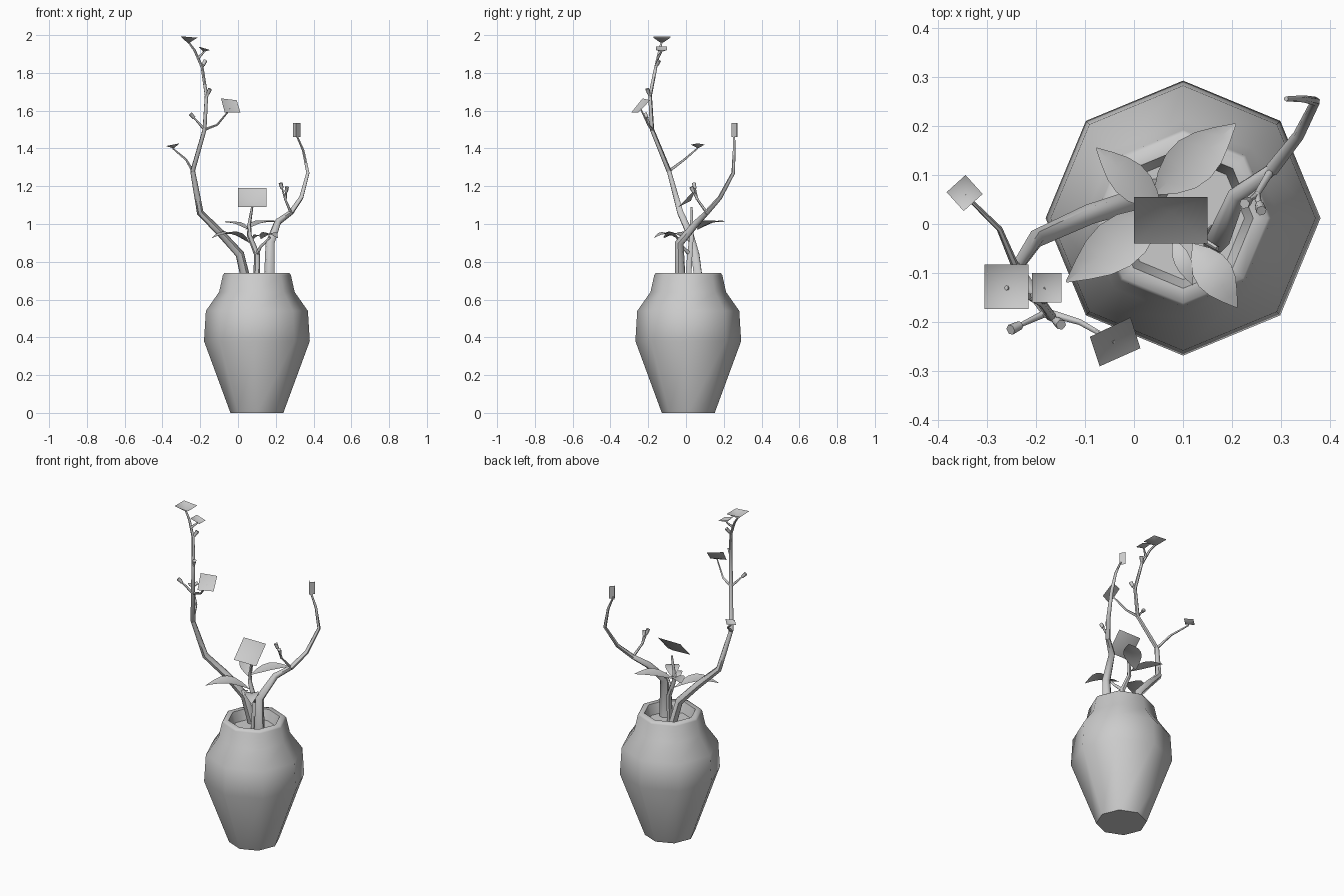
import bpy, bmesh, math
from mathutils import Vector

if "Cube" in bpy.data.objects:
    bpy.data.objects.remove(bpy.data.objects["Cube"], do_unlink=True)

# One plain clay colour for everything
clay = bpy.data.materials.new("plain_grey")
clay.use_nodes = True
GREY = (0.6, 0.6, 0.6, 1)
clay.diffuse_color = GREY
clay.node_tree.nodes["Principled BSDF"].inputs["Base Color"].default_value = GREY


def add_object(name, mesh, angle=60):
    """Link a mesh, colour it and smooth it, keeping strong edges sharp."""
    obj = bpy.data.objects.new(name, mesh)
    bpy.context.scene.collection.objects.link(obj)
    mesh.materials.clear()
    mesh.materials.append(clay)
    bpy.ops.object.select_all(action="DESELECT")
    obj.select_set(True)
    bpy.context.view_layer.objects.active = obj
    bpy.ops.object.shade_smooth_by_angle(angle=math.radians(angle))
    return obj


def finish_bmesh(name, bm, angle=60):
    mesh = bpy.data.meshes.new(name)
    bm.to_mesh(mesh)
    bm.free()
    return add_object(name, mesh, angle)


def lathe(name, profile, centre, sides):
    """Turn a profile of (radius, height) pairs, closed at both ends."""
    bm = bmesh.new()
    rings = []
    for radius, height in profile:
        ring = []
        for i in range(sides):
            turn = math.tau * i / sides
            ring.append(bm.verts.new((centre[0] + radius * math.cos(turn),
                                      centre[1] + radius * math.sin(turn), height)))
        rings.append(ring)
    for low, high in zip(rings, rings[1:]):
        for i in range(sides):
            j = (i + 1) % sides
            bm.faces.new((low[i], low[j], high[j], high[i]))
    bm.faces.new(rings[0][::-1])
    bm.faces.new(rings[-1])
    return finish_bmesh(name, bm)


def branch(name, points, thick, thin):
    """Sweep a tapering six-sided tube along a jointed path."""
    curve = bpy.data.curves.new(name + "_path", "CURVE")
    curve.dimensions = "3D"
    curve.bevel_depth = 1
    curve.bevel_resolution = 1
    curve.use_fill_caps = True
    spline = curve.splines.new("POLY")
    spline.points.add(len(points) - 1)
    for i, (point, place) in enumerate(zip(spline.points, points)):
        point.co = (*place, 1)
        point.radius = thick + (thin - thick) * i / (len(points) - 1)
    helper = bpy.data.objects.new(name + "_helper", curve)
    bpy.context.scene.collection.objects.link(helper)
    depsgraph = bpy.context.evaluated_depsgraph_get()
    mesh = bpy.data.meshes.new_from_object(helper.evaluated_get(depsgraph))
    bpy.data.objects.remove(helper, do_unlink=True)
    return add_object(name, mesh)


def blossom(name, corners, sag):
    """A square sheet whose middle is pushed down along its normal."""
    bm = bmesh.new()
    corners = [Vector(c) for c in corners]
    normal = (corners[1] - corners[0]).cross(corners[3] - corners[0]).normalized()
    if normal.z < 0:
        normal.negate()
    middle = bm.verts.new(sum(corners, Vector()) / len(corners) - normal * sag)
    rim = [bm.verts.new(c) for c in corners]
    for i in range(len(rim)):
        bm.faces.new((rim[i], rim[(i + 1) % len(rim)], middle))
    bmesh.ops.recalc_face_normals(bm, faces=bm.faces)
    return finish_bmesh(name, bm)


def flat_blossom(name, centre, size, turn, sag, tilt=0):
    """A blossom lying nearly level, turned about z and raised to the left."""
    corners = []
    for i in range(4):
        angle = math.radians(turn + 45 + 90 * i)
        offset = Vector((math.cos(angle), math.sin(angle), 0)) * size / math.sqrt(2)
        offset.z = offset.x * tilt
        corners.append(Vector(centre) + offset)
    return blossom(name, corners, sag)


def leaf(name, base, tip, width, arch):
    """A pointed leaf, arched along its length and folded at the midrib."""
    bm = bmesh.new()
    base, tip = Vector(base), Vector(tip)
    across = (tip - base).cross(Vector((0, 0, 1))).normalized()
    steps = 6
    rows = []
    for i in range(steps + 1):
        t = i / steps
        rib = base.lerp(tip, t)
        rib.z += arch * math.sin(math.pi * t)
        half = across * width / 2 * max(math.sin(math.pi * t ** 0.9), 0.03)
        lift = Vector((0, 0, half.length * 0.25))
        rows.append([bm.verts.new(p) for p in (rib - half + lift, rib, rib + half + lift)])
    for a, b in zip(rows, rows[1:]):
        for k in range(2):
            bm.faces.new((a[k], a[k + 1], b[k + 1], b[k]))
    return finish_bmesh(name, bm)


# Eight-sided vase with a thick lip and a filled top
vase_centre = (0.1, 0.012)
lathe("vase", [(0.14, 0), (0.28, 0.38), (0.27, 0.54), (0.2, 0.64), (0.18, 0.73),
               (0.173, 0.74), (0.143, 0.74), (0.125, 0.68)], vase_centre, 8)

# Tall branch: thick lower limb, then a slender upper stem
fork = (-0.24, -0.09, 1.28)
joint = (-0.177, -0.18, 1.5)
branch("tall_branch_lower", [(0.05, 0.07, 0.67), (0.01, 0.05, 0.84), (-0.09, 0.02, 0.95),
                             (-0.2, -0.03, 1.06), (-0.22, -0.06, 1.17), fork], 0.026, 0.013)
branch("tall_branch_upper", [fork, joint, (-0.167, -0.19, 1.68), (-0.19, -0.16, 1.83),
                             (-0.23, -0.14, 1.92), (-0.26, -0.13, 1.96)], 0.013, 0.005)

# Curved branch on the left side of the vase
knee = (0.28, 0.11, 1.06)
branch("curved_branch_lower", [(0.165, -0.03, 0.67), (0.17, -0.035, 0.9),
                               (0.21, 0.06, 1.01), knee], 0.03, 0.014)
branch("curved_branch_upper", [knee, (0.335, 0.18, 1.14), (0.37, 0.25, 1.27),
                               (0.345, 0.255, 1.39), (0.31, 0.255, 1.47)], 0.014, 0.005)

# Central flower stem and its side shoot
shoot = (0.1, 0.02, 0.84)
branch("flower_stem", [(0.1, 0.01, 0.67), shoot, (0.06, 0.03, 0.94),
                       (0.06, 0.03, 1), (0.075, 0.03, 1.09)], 0.019, 0.006)
branch("side_shoot", [shoot, (0.12, -0.02, 0.88), (0.17, -0.05, 0.93)], 0.011, 0.005)

# Small twigs, each ending in a bud or blossom
twigs = {
    "left_twig": [fork, (-0.274, -0.01, 1.34), (-0.345, 0.06, 1.4)],
    "front_twig": [joint, (-0.11, -0.2, 1.525), (-0.04, -0.24, 1.61)],
    "bud_twig": [joint, (-0.24, -0.21, 1.57)],
    "stub_twig": [(-0.167, -0.19, 1.67), (-0.155, -0.2, 1.7)],
    "high_stub_twig": [(-0.19, -0.16, 1.83), (-0.18, -0.15, 1.85)],
    "top_twig": [(-0.21, -0.15, 1.88), (-0.18, -0.13, 1.91)],
    "knee_twig": [knee, (0.25, 0.06, 1.13), (0.23, 0.045, 1.2)],
    "knee_side_twig": [(0.25, 0.06, 1.13), (0.257, 0.035, 1.18)],
}
for name, path in twigs.items():
    branch(name, path, 0.008, 0.004)
for name in ("bud_twig", "stub_twig", "high_stub_twig", "knee_twig", "knee_side_twig"):
    tip = Vector(twigs[name][-1])
    heading = (tip - Vector(twigs[name][-2])).normalized()
    branch(name + "_bud", [tip - heading * 0.012, tip + heading * 0.018], 0.009, 0.011)

# Sheet-like blossoms
flat_blossom("top_blossom", (-0.26, -0.128, 1.99), 0.09, 0, 0.035, -0.08)
flat_blossom("upper_blossom", (-0.178, -0.13, 1.93), 0.06, 0, 0.02, -0.3)
flat_blossom("left_blossom", (-0.345, 0.063, 1.42), 0.052, 42, 0.02, 0.2)
blossom("front_blossom", [(-0.09, -0.23, 1.665), (-0.007, -0.19, 1.655),
                          (0.013, -0.253, 1.59), (-0.07, -0.29, 1.59)], 0.015)
blossom("central_blossom", [(0, -0.04, 1.09), (0.15, -0.04, 1.09),
                            (0.15, 0.055, 1.19), (0, 0.055, 1.19)], 0.025)

# Folded upright sheet at the tip of the curved branch
bm = bmesh.new()
fold = [[bm.verts.new((x, y, z)) for x, y in ((0.29, 0.272), (0.308, 0.242), (0.33, 0.268))]
        for z in (1.46, 1.535)]
for k in range(2):
    bm.faces.new((fold[0][k], fold[0][k + 1], fold[1][k + 1], fold[1][k]))
finish_bmesh("folded_blossom", bm, 30)

# Leaves spreading around the flower stem
upper, lower = (0.055, 0.03, 0.97), (0.06, 0.03, 0.9)
leaf("back_left_leaf", (0.04, 0.06, 0.97), (0.207, 0.204, 1.01), 0.1, 0.015)
leaf("back_right_leaf", upper, (-0.077, 0.155, 1.01), 0.075, 0.01)
leaf("front_right_leaf", lower, (-0.138, -0.118, 0.925), 0.105, 0.035)
leaf("front_left_leaf", (0.12, -0.04, 0.92), (0.21, -0.17, 0.925), 0.08, 0.025)
leaf("narrow_leaf", (0.08, -0.03, 0.92), (0.12, -0.125, 0.93), 0.035, 0.015)
